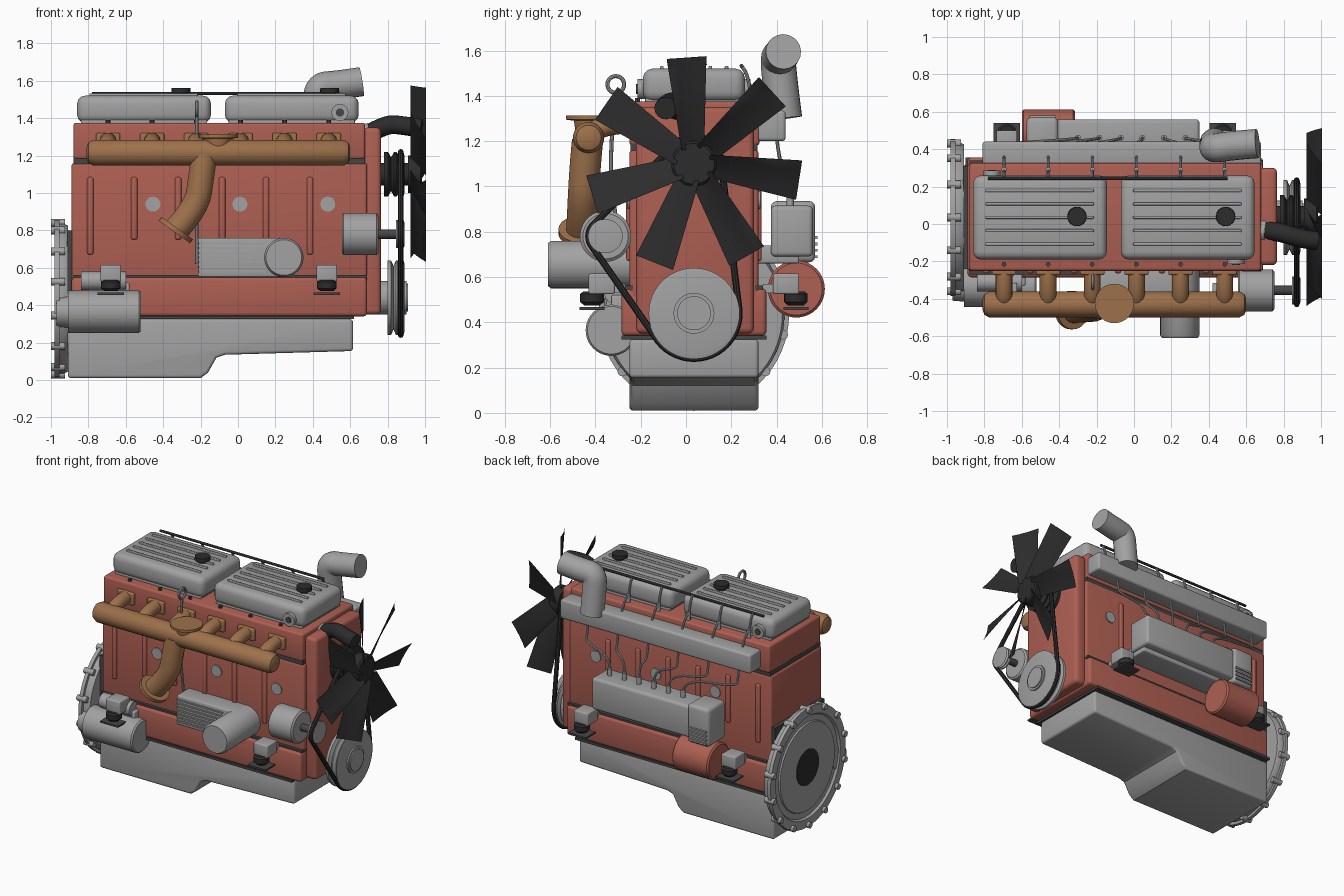
import bpy, bmesh, math
from mathutils import Vector, Matrix
from mathutils.geometry import convex_hull_2d

if "Cube" in bpy.data.objects:
    bpy.data.objects.remove(bpy.data.objects["Cube"])


def material(name, rgb):
    m = bpy.data.materials.new(name)
    m.use_nodes = True
    m.diffuse_color = (*rgb, 1)
    m.node_tree.nodes["Principled BSDF"].inputs["Base Color"].default_value = (*rgb, 1)
    return m


RED = material("red paint", (0.42, 0.115, 0.085))
GREY = material("cast grey", (0.36, 0.36, 0.36))
COPPER = material("copper brown", (0.34, 0.165, 0.07))
BLACK = material("rubber black", (0.025, 0.025, 0.025))
DARK = material("gasket dark", (0.06, 0.06, 0.06))


def finish(name, bm, mat):
    bmesh.ops.recalc_face_normals(bm, faces=bm.faces)
    me = bpy.data.meshes.new(name)
    bm.to_mesh(me)
    bm.free()
    ob = bpy.data.objects.new(name, me)
    me.materials.append(mat)
    bpy.context.collection.objects.link(ob)
    return ob


def box(name, x, y, z, mat, bevel=0.0):
    """Box from (low, high) pairs, with rounded edges."""
    bm = bmesh.new()
    bmesh.ops.create_cube(bm, size=1)
    for v in bm.verts:
        v.co = [(a + b) / 2 + c * (b - a) for c, (a, b) in zip(v.co, (x, y, z))]
    if bevel:
        bmesh.ops.bevel(bm, geom=bm.edges[:], offset=bevel, segments=3, profile=0.5, affect='EDGES')
    return finish(name, bm, mat)


def turned(name, start, direction, profile, mat, seg=40):
    """Lathe a list of (height, radius) pairs around an axis."""
    bm = bmesh.new()
    pts = [(profile[0][0], 0)] + list(profile) + [(profile[-1][0], 0)]
    vs = [bm.verts.new((r, 0, h)) for h, r in pts]
    es = [bm.edges.new(p) for p in zip(vs, vs[1:])]
    bmesh.ops.spin(bm, geom=vs + es, axis=(0, 0, 1), cent=(0, 0, 0), angle=math.tau, steps=seg)
    bmesh.ops.remove_doubles(bm, verts=bm.verts, dist=1e-5)
    rot = Vector((0, 0, 1)).rotation_difference(Vector(direction)).to_matrix().to_4x4()
    bm.transform(Matrix.Translation(start) @ rot)
    return finish(name, bm, mat)


def cyl(name, a, b, r, mat, seg=32):
    d = Vector(b) - Vector(a)
    return turned(name, a, d, [(0, r), (d.length, r)], mat, seg)


def tube(name, pts, r, mat, closed=False, straight=False, res=6):
    cu = bpy.data.curves.new(name, 'CURVE')
    cu.dimensions = '3D'
    cu.bevel_depth, cu.bevel_resolution, cu.use_fill_caps = r, res, True
    sp = cu.splines.new('POLY' if straight else 'NURBS')
    sp.points.add(len(pts) - 1)
    for p, co in zip(sp.points, pts):
        p.co = (*co, 1)
    sp.use_cyclic_u = closed
    if not straight:
        sp.order_u, sp.use_endpoint_u, sp.resolution_u = 3, True, 10
    cu.materials.append(mat)
    ob = bpy.data.objects.new(name, cu)
    bpy.context.collection.objects.link(ob)
    return ob


X, Y = (1, 0, 0), (0, 1, 0)
MID = 0.035
cylinders = [-0.695 + 0.236 * i for i in range(6)]

# Block, head, gaskets and front gear cover
box("engine_block", (-0.89, 0.69), (-0.25, 0.32), (0.5, 1.16), RED, 0.015)
box("crankcase", (-0.89, 0.69), (-0.285, 0.355), (0.34, 0.55), RED, 0.02)
box("crankcase_seam", (-0.88, 0.69), (-0.27, 0.34), (0.545, 0.562), DARK)
box("head_gasket", (-0.88, 0.68), (-0.245, 0.315), (1.155, 1.19), DARK)
box("cylinder_head", (-0.88, 0.68), (-0.25, 0.325), (1.18, 1.375), RED, 0.015)
box("gear_cover", (0.67, 0.765), (-0.22, 0.30), (0.35, 1.35), RED, 0.025)
box("rear_plate", (-0.915, -0.88), (-0.24, 0.31), (0.3, 0.8), DARK)
for y, s in ((-0.25, -1), (0.32, 1)):
    for i in range(6):
        x = -0.79 + 0.235 * i
        low = 0.67 if i in (0, 5) else 0.75
        box("block_rib", (x - 0.017, x + 0.017), sorted((y - s * 0.02, y + s * 0.014)), (low, 1.085), RED, 0.012)
    for x in (-0.455, 0.01, 0.48):
        cyl("core_plug", (x, y, 0.94), (x, y + s * 0.008, 0.94), 0.04, GREY)
for x in cylinders:
    for y in (-0.215, 0.285):
        cyl("head_bolt", (x, y, 1.37), (x, y, 1.39), 0.013, DARK, 6)

# Oil pan: side profile extruded across the engine
bm = bmesh.new()
outline = [(-0.91, 0.325), (-0.91, 0.01), (-0.2, 0.01), (-0.16, 0.04), (-0.115, 0.12),
           (-0.07, 0.135), (0.615, 0.155), (0.615, 0.325)]
face = bm.faces.new([bm.verts.new((x, -0.25, z)) for x, z in outline])
ext = bmesh.ops.extrude_face_region(bm, geom=[face])["geom"]
bmesh.ops.translate(bm, vec=(0, 0.57, 0), verts=[v for v in ext if isinstance(v, bmesh.types.BMVert)])
bmesh.ops.recalc_face_normals(bm, faces=bm.faces)
bmesh.ops.bevel(bm, geom=[e for e in bm.edges if e.calc_face_angle(0) > 0.8],
                offset=0.016, segments=3, profile=0.5, affect='EDGES')
finish("oil_pan", bm, GREY)
box("pan_flange", (-0.9, 0.62), (-0.285, 0.355), (0.325, 0.342), DARK)

# Flywheel housing with rim lugs and shaft opening
turned("flywheel_housing", (-0.91, MID, 0.435), (-1, 0, 0),
       [(0, 0.39), (0.02, 0.4), (0.045, 0.4), (0.045, 0.42), (0.07, 0.42), (0.07, 0.36),
        (0.055, 0.35), (0.055, 0.31), (0.065, 0.305), (0.065, 0.13)], GREY, 64)
cyl("shaft_opening", (-0.97, MID, 0.435), (-0.979, MID, 0.435), 0.125, BLACK)
for i in range(14):
    a = math.tau * (i + 0.5) / 14
    y, z = MID + 0.405 * math.cos(a), 0.435 + 0.405 * math.sin(a)
    cyl("housing_lug", (-0.925, y, z), (-1.0, y, z), 0.021, GREY, 12)

# Valve covers with ribs, filler caps and breather bosses
for x0, cap in ((-0.86, -0.305), (-0.07, 0.49)):
    box("valve_cover", (x0, x0 + 0.715), (-0.19, 0.26), (1.375, 1.52), GREY, 0.042)
    box("cover_lip", (x0 + 0.02, x0 + 0.695), (-0.18, 0.25), (1.37, 1.39), GREY, 0.005)
    for i in range(5):
        y = -0.107 + 0.0715 * i
        box("cover_rib", (x0 + 0.065, x0 + 0.645), (y - 0.008, y + 0.008), (1.51, 1.532), GREY, 0.005)
    turned("filler_cap", (cap, 0.04, 1.51), (0, 0, 1), [(0, 0.035), (0.025, 0.035), (0.025, 0.052), (0.05, 0.05)], BLACK, 16)
for x, y, s in ((0.545, -0.17, -1), (-0.76, 0.24, 1)):
    cyl("breather_boss", (x, y, 1.43), (x, y + s * 0.045, 1.43), 0.045, GREY)
    cyl("breather_plug", (x, y, 1.43), (x, y + s * 0.05, 1.43), 0.022, DARK, 16)

# Fuel rail and injectors
tube("fuel_rail", [(-0.78, 0.245, 1.532), (0.5, 0.245, 1.532)], 0.009, DARK, straight=True, res=2)
for x in cylinders:
    tube("injector_line", [(x, 0.245, 1.53), (x, 0.28, 1.50), (x, 0.29, 1.36)], 0.008, GREY, res=2)
    cyl("injector", (x, 0.29, 1.36), (x, 0.29, 1.43), 0.014, GREY, 12)
    tube("injector_stub", [(x, 0.29, 1.42), (x, 0.34, 1.4), (x, 0.36, 1.33)], 0.007, GREY, res=2)

# Exhaust manifold
turned("exhaust_manifold", (-0.81, -0.43, 1.215), X,
       [(0, 0.03), (0.01, 0.055), (0.035, 0.069), (1.375, 0.069), (1.4, 0.055), (1.41, 0.03)], COPPER)
for x in cylinders:
    box("port_flange", (x - 0.065, x + 0.065), (-0.272, -0.245), (1.235, 1.32), COPPER, 0.008)
    tube("exhaust_runner", [(x, -0.25, 1.277), (x, -0.4, 1.277), (x, -0.43, 1.21)], 0.045, COPPER)
turned("manifold_outlet", (-0.105, -0.425, 1.22), (0, 0, 1), [(0, 0.06), (0.07, 0.07), (0.075, 0.105), (0.092, 0.105)], COPPER)
tube("down_pipe", [(-0.18, -0.435, 1.2), (-0.195, -0.445, 1.1), (-0.22, -0.455, 0.92), (-0.335, -0.46, 0.8)], 0.07, COPPER)
cyl("down_pipe_flange", (-0.325, -0.46, 0.812), (-0.34, -0.46, 0.791), 0.103, COPPER)

# Dipstick with ring handle
tube("dipstick_tube", [(-0.22, -0.28, 0.62), (-0.22, -0.3, 0.8), (-0.22, -0.345, 1.1), (-0.22, -0.31, 1.41)], 0.009, GREY, res=2)
ring = [(-0.22, -0.31 + 0.037 * math.cos(t * math.tau / 24), 1.45 + 0.037 * math.sin(t * math.tau / 24)) for t in range(24)]
tube("dipstick_ring", ring, 0.009, GREY, closed=True, straight=True, res=2)

# Oil cooler and filter
box("oil_cooler", (-0.215, 0.25), (-0.38, -0.24), (0.55, 0.76), GREY, 0.01)
for i in range(7):
    z = 0.58 + 0.025 * i
    box("cooler_fin", (-0.21, 0.15), (-0.388, -0.375), (z - 0.005, z + 0.005), GREY)
turned("oil_filter", (0.245, -0.25, 0.655), (0, -1, 0), [(0, 0.105), (0.345, 0.105), (0.36, 0.095)], GREY)

# Starter motor
turned("starter_motor", (-0.97, -0.33, 0.365), X, [(0, 0.08), (0.06, 0.085), (0.06, 0.113), (0.44, 0.113), (0.45, 0.105)], GREY)
cyl("starter_solenoid", (-0.84, -0.31, 0.53), (-0.6, -0.31, 0.53), 0.05, GREY)
box("starter_bracket", (-0.8, -0.58), (-0.33, -0.25), (0.3, 0.52), GREY, 0.01)

# Engine mounts on both sides
for x in (-0.68, 0.475):
    for s, wall, y in ((-1, -0.27, -0.415), (1, 0.34, 0.485)):
        box("mount_bracket", (x - 0.055, x + 0.055), sorted((y - s * 0.1, y + s * 0.015)), (0.525, 0.615), GREY, 0.008)
        box("mount_arm", (x - 0.035, x + 0.035), sorted((wall, y)), (0.53, 0.57), GREY)
        turned("mount_rubber", (x, y, 0.475), (0, 0, 1), [(0, 0.035), (0.015, 0.052), (0.05, 0.052), (0.06, 0.04)], BLACK, 20)
        box("mount_plate", (x - 0.07, x + 0.07), (y - 0.055, y + 0.055), (0.455, 0.467), DARK)

# Alternator
turned("alternator", (0.555, -0.355, 0.78), X, [(0, 0.1), (0.01, 0.113), (0.185, 0.113), (0.195, 0.1)], GREY)
cyl("alternator_shaft", (0.74, -0.355, 0.78), (0.89, -0.355, 0.78), 0.025, DARK, 16)
box("alternator_bracket", (0.58, 0.68), (-0.3, -0.2), (0.73, 0.83), GREY)

# Grooved pulleys and the belt that wraps them
pulleys = [("crank_pulley", MID, 0.44, 0.2, GREY, 0.8), ("fan_pulley", MID, 1.1, 0.12, BLACK, 0.78),
           ("alternator_pulley", -0.355, 0.78, 0.075, GREY, 0.845)]
rim = []
for name, y, z, r, mat, x in pulleys:
    n = 0.89 - x
    turned(name, (x, y, z), X, [(0, r), (n * 0.2, r), (n * 0.35, r - 0.03), (n * 0.5, r), (n * 0.6, r),
                                (n * 0.75, r - 0.02), (n * 0.95, r), (n, r - 0.02)], mat, 48)
    rim += [Vector((y + r * math.cos(t * math.tau / 48), z + r * math.sin(t * math.tau / 48))) for t in range(48)]
tube("drive_belt", [(0.87, *rim[i]) for i in convex_hull_2d(rim)], 0.015, BLACK, closed=True, straight=True, res=2)
cyl("crank_hub", (0.7, MID, 0.44), (0.9, MID, 0.44), 0.09, GREY)
cyl("crank_bolt", (0.88, MID, 0.44), (0.908, MID, 0.44), 0.075, GREY)

# Cooling fan: pitched blades around a hub
turned("fan_hub", (0.76, MID, 1.1), X, [(0, 0.06), (0.15, 0.06), (0.15, 0.1), (0.215, 0.1), (0.225, 0.09)], BLACK)
for i in range(7):
    bm = bmesh.new()
    bmesh.ops.create_grid(bm, x_segments=4, y_segments=3, size=0.5)
    for v in bm.verts:
        across, along = v.co.x, v.co.y + 0.5
        w = 0.1 + 0.075 * along
        v.co = (0.956 - across * 0.085 + 0.03 * (across ** 2), across * w, 0.07 + 0.4 * along)
    bmesh.ops.solidify(bm, geom=bm.faces[:], thickness=0.006)
    turn = Matrix.Rotation(math.radians(4) + i * math.tau / 7, 4, 'X')
    bm.transform(Matrix.Translation((0, MID, 1.1)) @ turn)
    finish("fan_blade", bm, BLACK)

# Coolant outlet and hose
cyl("thermostat_housing", (0.66, -0.03, 1.3), (0.71, -0.035, 1.31), 0.065, GREY)
tube("coolant_hose", [(0.69, -0.03, 1.31), (0.79, -0.045, 1.37), (0.89, -0.08, 1.36), (0.98, -0.09, 1.345)], 0.05, BLACK)

# Intake manifold and elbow
box("intake_manifold", (-0.81, 0.68), (0.315, 0.44), (1.2, 1.335), GREY, 0.015)
tube("intake_elbow", [(0.43, 0.435, 1.3), (0.425, 0.415, 1.46), (0.43, 0.405, 1.57), (0.53, 0.42, 1.575), (0.66, 0.43, 1.595)], 0.078, GREY, res=8)

# Injection pump, governor, delivery lines and red canister
box("injection_pump", (-0.42, 0.35), (0.375, 0.56), (0.69, 0.915), GREY, 0.02)
box("pump_base", (-0.4, 0.33), (0.3, 0.5), (0.66, 0.74), GREY, 0.01)
box("governor", (-0.575, -0.405), (0.375, 0.57), (0.665, 0.935), GREY, 0.025)
for i in range(4):
    z = 0.69 + 0.028 * i
    box("governor_fin", (-0.56, -0.42), (0.55, 0.58), (z - 0.006, z + 0.006), GREY)
for i, x in enumerate(cylinders):
    px = -0.3 + 0.115 * i
    cyl("delivery_valve", (px, 0.46, 0.9), (px, 0.46, 0.965), 0.016, GREY, 12)
    tube("delivery_line", [(px, 0.46, 0.95), (px, 0.455, 1.04), (x, 0.43, 1.08), (x, 0.41, 1.13), (x, 0.4, 1.22)], 0.008, GREY, res=2)
turned("fuel_canister", (-0.6, 0.487, 0.547), X, [(0, 0.115), (0.01, 0.126), (0.275, 0.126), (0.285, 0.115)], RED)

# Turn curves into meshes and smooth rounded surfaces
bpy.ops.object.select_all(action='DESELECT')
for ob in bpy.context.collection.objects:
    if ob.type in {'CURVE', 'MESH'}:
        ob.select_set(True)
        bpy.context.view_layer.objects.active = ob
bpy.ops.object.convert(target='MESH')
bpy.ops.object.shade_smooth_by_angle(angle=math.radians(35))
